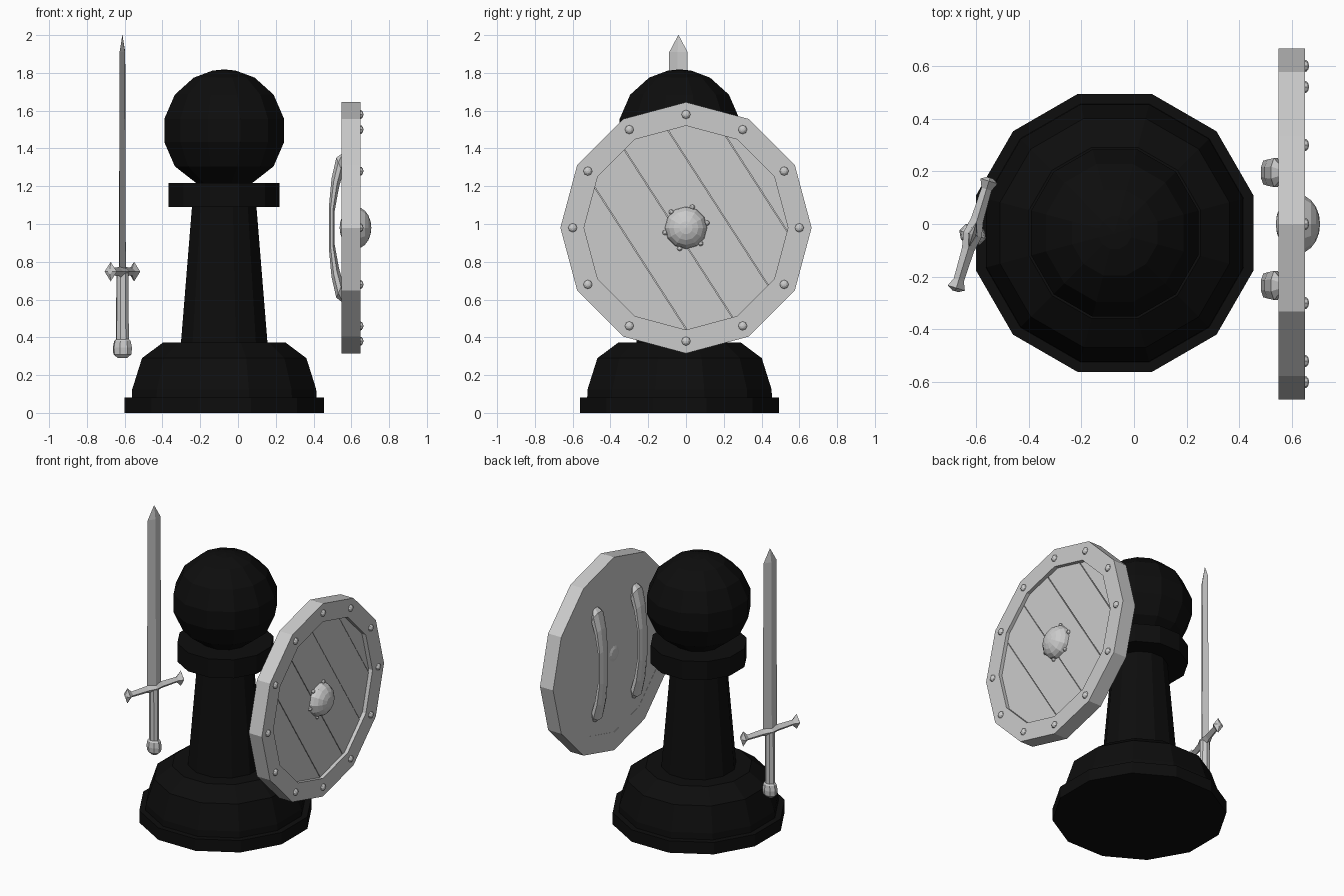
import bpy, bmesh
from math import sin, cos, pi, radians
from mathutils import Vector, Matrix

if "Cube" in bpy.data.objects:
    bpy.data.objects.remove(bpy.data.objects["Cube"])


def finish(name, bm, mat=None):
    bmesh.ops.recalc_face_normals(bm, faces=bm.faces)
    me = bpy.data.meshes.new(name)
    bm.to_mesh(me)
    bm.free()
    ob = bpy.data.objects.new(name, me)
    bpy.context.collection.objects.link(ob)
    if mat:
        me.materials.append(mat)
    return ob


def ring(n, r1, r2, start=0.0):
    return [(r1 * cos(start + 2 * pi * i / n), r2 * sin(start + 2 * pi * i / n)) for i in range(n)]


def loft(name, rings, mat=None, closed=False):
    """Bridge a list of equal point rings; cap the ends unless closed."""
    bm = bmesh.new()
    vs = [[bm.verts.new(p) for p in r] for r in rings]
    n = len(vs[0])
    pairs = list(zip(vs, vs[1:])) + ([(vs[-1], vs[0])] if closed else [])
    for a, b in pairs:
        for i in range(n):
            j = (i + 1) % n
            bm.faces.new((a[i], a[j], b[j], b[i]))
    if not closed:
        bm.faces.new(vs[0])
        bm.faces.new(vs[-1])
    return finish(name, bm, mat)


def lathe(name, profile, centre, mat=None):
    """12-sided turned part; radii are measured to the flats."""
    k = 1 / cos(pi / 12)
    return loft(name, [[(centre[0] + x, centre[1] + y, z) for x, y in ring(12, r * k, r * k, pi / 12)]
                       for r, z in profile], mat)


# Pawn
black = bpy.data.materials.new("black")
black.diffuse_color = (0.004, 0.004, 0.004, 1)
black.use_nodes = True
black.node_tree.nodes["Principled BSDF"].inputs["Base Color"].default_value = black.diffuse_color
C = (-0.073, -0.034)
lathe("base", [(0.527, 0), (0.527, 0.082), (0.489, 0.082), (0.487, 0.125),
               (0.435, 0.29), (0.325, 0.372)], C, black)
lathe("stem", [(0.23, 0.36), (0.17, 1.10)], C, black)
lathe("collar", [(0.294, 1.09), (0.294, 1.217)], C, black)
lathe("head", [(0.323 * cos(radians(a)), 1.495 + 0.323 * sin(radians(a)))
               for a in (-68, -36, -11, 11, 36, 60, 79, 89)], C, black)

# Shield backing and raised rim
SZ = 0.98


def disc(r, x):
    return [(x, y, SZ + z) for y, z in ring(12, r, r)]


loft("shield_back", [disc(0.56, 0.549), disc(0.56, 0.606)])
loft("shield_rim", [disc(0.665, 0.548), disc(0.665, 0.648),
                    disc(0.54, 0.648), disc(0.54, 0.548)], closed=True)

# Diagonal planks cut from the inner polygon
across = Vector((0, 0.84, 0.542)).normalized()
cuts = [-0.7, -0.29, -0.05, 0.20, 0.44, 0.7]
for i, (lo, hi) in enumerate(zip(cuts, cuts[1:])):
    bm = bmesh.new()
    bm.faces.new([bm.verts.new(p) for p in disc(0.545, 0.60)])
    for d, s in ((lo + 0.002, -1), (hi - 0.002, 1)):
        bmesh.ops.bisect_plane(bm, geom=bm.verts[:] + bm.edges[:] + bm.faces[:],
                               plane_co=Vector((0, 0, SZ)) + across * d,
                               plane_no=across * s, clear_outer=True)
    ext = bmesh.ops.extrude_face_region(bm, geom=bm.faces[:])
    top = [v for v in ext["geom"] if isinstance(v, bmesh.types.BMVert)]
    bmesh.ops.translate(bm, verts=top, vec=(0.024 - 0.003 * max(0, i - 2), 0, 0))
    finish(f"shield_plank_{i + 1}", bm)


# Domed studs and boss, facing +x
def dome(name, x, y, z, r, depth, seg=8, rings=6):
    bm = bmesh.new()
    bmesh.ops.create_uvsphere(bm, u_segments=seg, v_segments=rings, radius=1)
    m = Matrix.Translation((x, y, z)) @ Matrix.Diagonal((depth, r, r, 1)) @ Matrix.Rotation(pi / 2, 4, 'Y')
    bmesh.ops.transform(bm, matrix=m, verts=bm.verts)
    return finish(name, bm)


for i, (y, z) in enumerate(ring(12, 0.6, 0.6)):
    dome(f"rim_rivet_{i + 1}", 0.647, y, SZ + z, 0.024, 0.017)
dome("boss", 0.622, 0, SZ, 0.112, 0.084, 12, 10)
for i, (y, z) in enumerate(ring(6, 0.114, 0.114, radians(13))):
    dome(f"boss_stud_{i + 1}", 0.626, y, SZ + z, 0.014, 0.014)

# Two arched arm straps: (outer x, outer z, inner x, inner z, half width)
half = [(0.552, 0.395, 0.556, 0.37, 0.03), (0.52, 0.37, 0.556, 0.29, 0.055),
        (0.495, 0.26, 0.535, 0.215, 0.05), (0.481, 0.11, 0.512, 0.09, 0.045)]
sections = half + [(a, -b, c, -d, w) for a, b, c, d, w in reversed(half)]
for name, y0 in (("strap_left", 0.195), ("strap_right", -0.233)):
    rings = []
    for ox, oz, ix, iz, w in sections:
        o, n = Vector((ox, y0, SZ + oz)), Vector((ix, y0, SZ + iz))
        rings.append([(o + n) / 2 + (o - n) / 2 * b + Vector((0, a, 0))
                      for a, b in ring(8, w * 1.08, 1.08, pi / 8)])
    loft(name, rings)

# Sword: local x runs along the guard, then turned into place
place = Matrix.Translation((-0.612, -0.04, 0)) @ Matrix.Rotation(radians(73), 4, 'Z')


def upright(name, profile, n):
    """Loft up z from (half width, half thickness, z)."""
    ob = loft(name, [[(x, y, z) for x, y in ring(n, a, b)] for a, b, z in profile])
    ob.data.transform(place)


upright("blade", [(0.056, 0.019, 0.75), (0.051, 0.014, 1.91), (0.001, 0.001, 2.0)], 4)
upright("grip", [(0.03, 0.036, 0.37), (0.03, 0.033, 0.74)], 8)
upright("pommel", [(0.02, 0.025, 0.29), (0.04, 0.05, 0.31), (0.043, 0.053, 0.345),
                   (0.038, 0.046, 0.38), (0.025, 0.032, 0.395)], 8)

# Cross guard with flared diamond ends: (position, half depth, half height)
side = [(0.06, 0.024, 0.024), (0.18, 0.02, 0.02), (0.212, 0.034, 0.052), (0.225, 0.012, 0.015)]
guard = [(-s, d, h) for s, d, h in reversed(side)] + [(0, 0.036, 0.036)] + side
ob = loft("guard", [[(s, y, 0.748 + z) for y, z in ring(4, d, h)] for s, d, h in guard])
ob.data.transform(place)
